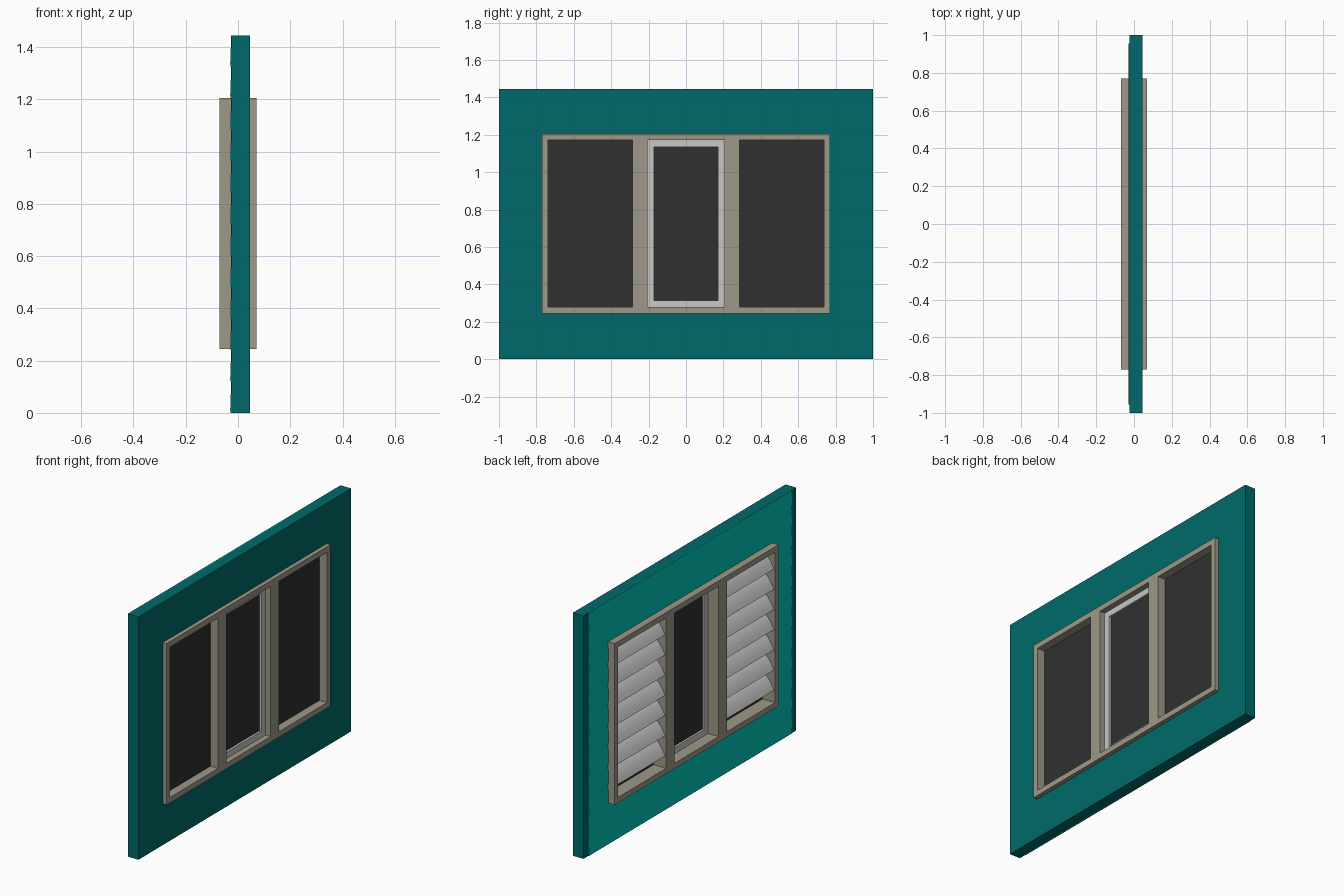
import bpy, bmesh, math

if "Cube" in bpy.data.objects:
    bpy.data.objects.remove(bpy.data.objects["Cube"])

def mat(name, rgb):
    m = bpy.data.materials.new(name)
    m.diffuse_color = (*rgb, 1)
    m.use_nodes = True
    m.node_tree.nodes["Principled BSDF"].inputs["Base Color"].default_value = m.diffuse_color
    return m

TEAL = mat("teal paint", (0.0, 0.143, 0.143))
SIDING = mat("bright teal siding", (0.0, 0.56, 0.48))
BEIGE = mat("beige frame", (0.34, 0.32, 0.25))
GREY = mat("light grey", (0.57, 0.57, 0.58))
DARK = mat("dark glass", (0.03, 0.03, 0.03))

def mesh(name, verts, faces, m):
    me = bpy.data.meshes.new(name)
    me.from_pydata(verts, [], faces)
    me.materials.append(m)
    bm = bmesh.new()
    bm.from_mesh(me)
    bmesh.ops.recalc_face_normals(bm, faces=bm.faces)
    bm.to_mesh(me)
    bm.free()
    ob = bpy.data.objects.new(name, me)
    bpy.context.collection.objects.link(ob)
    return ob

def box(name, x, y, z, m):
    v = [(a, b, c) for a in x for b in y for c in z]
    f = [(0, 1, 3, 2), (4, 6, 7, 5), (0, 4, 5, 1), (2, 3, 7, 6), (0, 2, 6, 4), (1, 5, 7, 3)]
    return mesh(name, v, f, m)

def extrude_y(name, prof, y0, y1, m):
    """Closed (x, z) profile swept along y."""
    n = len(prof)
    v = [(x, y, z) for y in (y0, y1) for x, z in prof]
    f = [(i, i + n, (i + 1) % n + n, (i + 1) % n) for i in range(n)]
    f += [tuple(reversed(range(n))), tuple(range(n, 2 * n))]
    ob = mesh(name, v, f, m)
    bpy.ops.object.select_all(action='DESELECT')
    ob.select_set(True)
    bpy.context.view_layer.objects.active = ob
    bpy.ops.object.shade_smooth_by_angle(angle=math.radians(35))
    return ob

def ring(name, x, y, z, yi, zi, m):
    """Rectangular frame: outer y, z and inner yi, zi ranges."""
    loops = [[(p[0], q[0]), (p[1], q[0]), (p[1], q[1]), (p[0], q[1])]
             for p, q in ((y, z), (yi, zi))]
    v = [(xx, a, b) for xx in x for lp in loops for a, b in lp]
    f = []
    for i in range(4):
        j = (i + 1) % 4
        f += [(i, i + 4, j + 4, j), (8 + i, 8 + j, 12 + j, 12 + i),
              (i, j, 8 + j, 8 + i), (4 + i, 12 + i, 12 + j, 4 + j)]
    return mesh(name, v, f, m)

# Wall slab with the window opening
H = 1.445
ring("wall", (-0.025, 0.045), (-1, 1), (0, H), (-0.76, 0.76), (0.255, 1.195), TEAL)

# Clapboard siding on the -x side, broken around the window
N = 12
p = H / N
for k in range(N):
    z0, z1 = k * p, (k + 1) * p
    prof = [(-0.02, z0), (-0.02, z1), (-0.026, z1), (-0.03, z0 + 0.01), (-0.028, z0)]
    spans = [(-0.955, 0.955)]
    if z1 > 0.26 and z0 < 1.19:
        spans = [(-0.955, -0.765), (0.765, 0.955)]
        # strips that close the gap above and below the frame
        for lo, hi in ((z0, 0.25), (1.2, z1)):
            if z0 <= lo < hi <= z1:
                box("siding_filler", (-0.0285, -0.02), (-0.765, 0.765), (lo, hi), SIDING)
    for a, b in spans:
        extrude_y("siding_board", prof, a, b, SIDING)

# Window frame with two posts
ring("window_frame", (-0.07, 0.07), (-0.77, 0.77), (0.245, 1.205), (-0.737, 0.737), (0.278, 1.172), BEIGE)
for s in (-1, 1):
    box("frame_post", (-0.07, 0.07), sorted((s * 0.207, s * 0.287)), (0.278, 1.172), BEIGE)

# Centre sash and glass
ring("centre_sash", (0.0, 0.035), (-0.207, 0.207), (0.278, 1.172), (-0.17, 0.17), (0.315, 1.135), GREY)
box("centre_glass", (0.012, 0.022), (-0.17, 0.17), (0.315, 1.135), DARK)

# Side panes with gently curved louvre slats on the -x side
for s in (-1, 1):
    y0, y1 = sorted((s * 0.287, s * 0.737))
    box("side_glass", (0.012, 0.02), (y0, y1), (0.278, 1.172), DARK)
    for k in range(7):
        zt = 1.165 - k * 0.12
        top, bot = [], []
        for i in range(7):
            t = i / 6
            x, z = 0.01 - 0.073 * t, zt - 0.095 * t
            b = 0.008 * math.sin(math.pi * t)
            top.append((x - b * 0.79, z + b * 0.61))
            bot.append((x - (b - 0.004) * 0.79, z + (b - 0.004) * 0.61))
        extrude_y("louvre_slat", top + bot[::-1], y0, y1, GREY)
